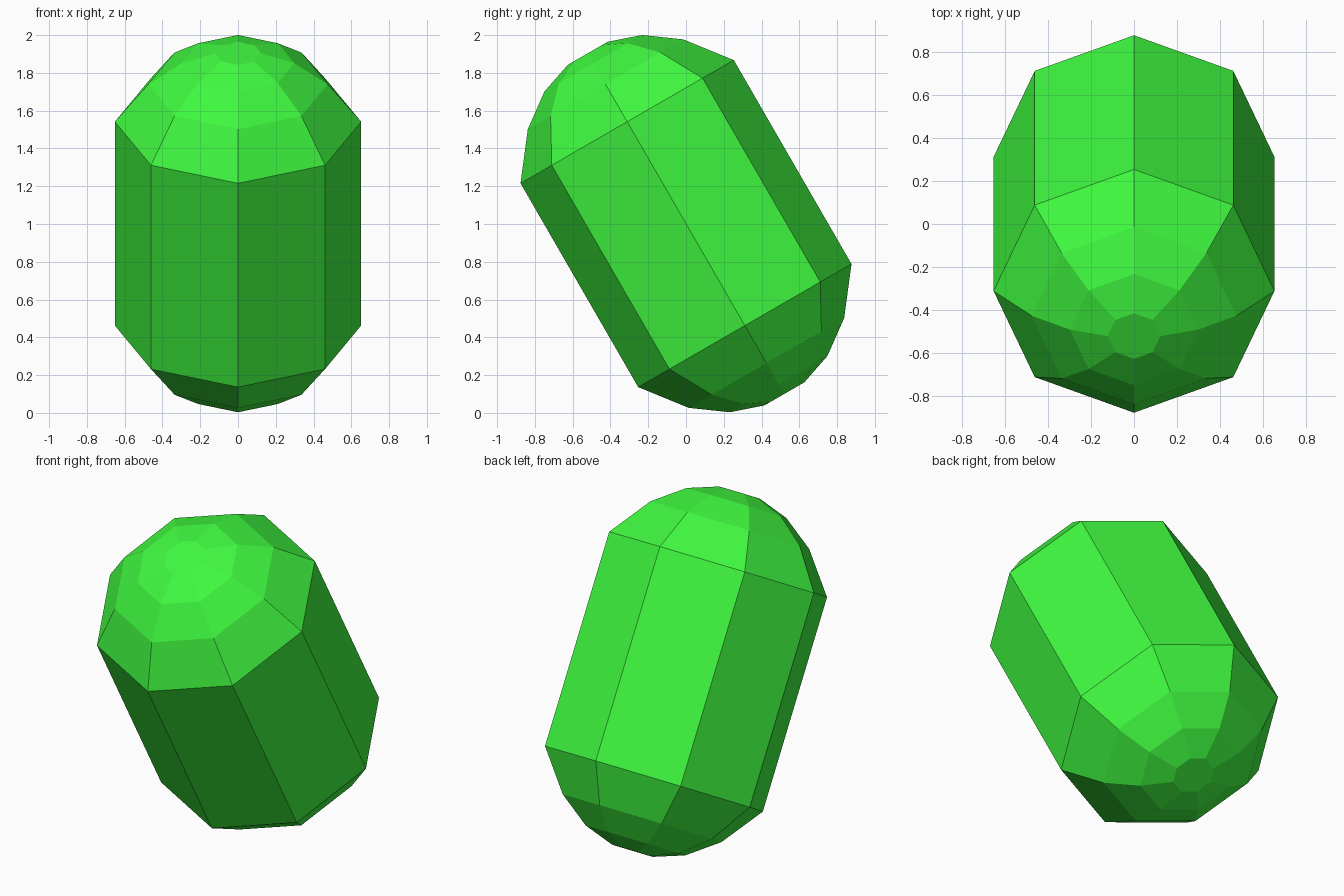
import bpy, bmesh
from math import sin, cos, pi, radians
from mathutils import Matrix

if "Cube" in bpy.data.objects:
    bpy.data.objects.remove(bpy.data.objects["Cube"])

SIDES = 8
# half profile of the capsule: (radius, distance along axis)
half = [(0.652, 0.623), (0.475, 0.852), (0.298, 0.981), (0.122, 1.041)]
profile = [(r, -h) for r, h in reversed(half)] + half

# eight-sided rings joined into a capsule with flat end caps
bm = bmesh.new()
rings = [[bm.verts.new((r * cos(2 * pi * i / SIDES), r * sin(2 * pi * i / SIDES), h))
          for i in range(SIDES)] for r, h in profile]
for a, b in zip(rings, rings[1:]):
    for i in range(SIDES):
        j = (i + 1) % SIDES
        bm.faces.new((a[i], a[j], b[j], b[i]))
bm.faces.new(rings[0][::-1])
bm.faces.new(rings[-1])

# lean the top towards the front
bm.transform(Matrix.Translation((0, 0, 1.002)) @ Matrix.Rotation(radians(30), 4, 'X'))
mesh = bpy.data.meshes.new("capsule")
bm.to_mesh(mesh)
bm.free()

green = bpy.data.materials.new("green")
green.diffuse_color = (0.05, 0.95, 0.05, 1)
green.use_nodes = True
green.node_tree.nodes["Principled BSDF"].inputs["Base Color"].default_value = green.diffuse_color
mesh.materials.append(green)
bpy.context.collection.objects.link(bpy.data.objects.new("capsule", mesh))
